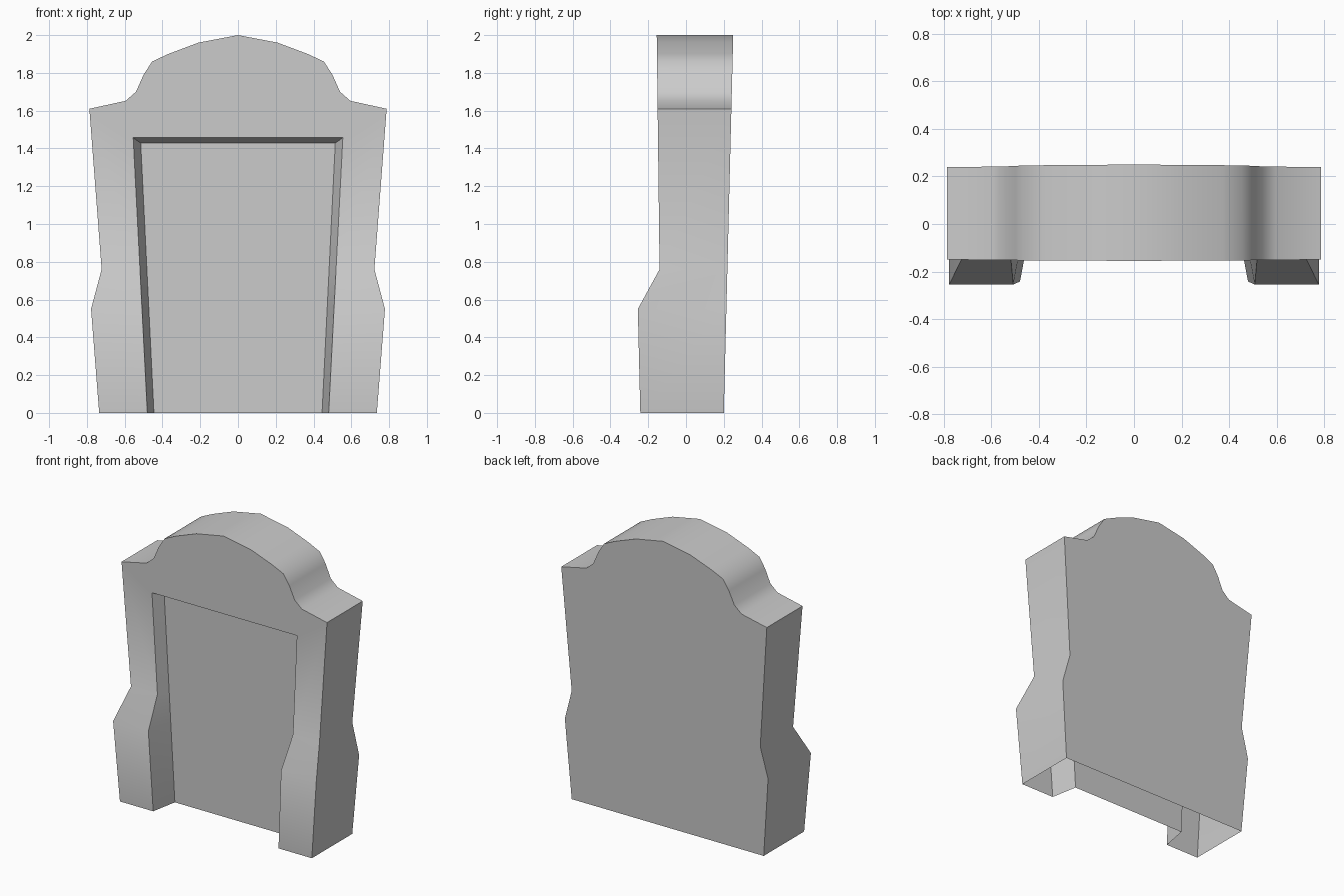
import bpy, bmesh, math

if "Cube" in bpy.data.objects:
    bpy.data.objects.remove(bpy.data.objects["Cube"])

# Right half of the silhouette, (x, z) from the foot to the peak
OUTLINE = [(0.735, 0), (0.778, 0.55), (0.722, 0.76), (0.787, 1.61), (0.595, 1.652),
           (0.54, 1.70), (0.50, 1.79), (0.455, 1.86), (0.37, 1.90), (0.21, 1.96), (0, 2.0)]


def front_y(z):
    """Front profile: plinth bulging forward at the bottom, leaning slab above."""
    prof = [(0, -0.242), (0.55, -0.255), (0.76, -0.14), (2.0, -0.155)]
    for (z0, y0), (z1, y1) in zip(prof, prof[1:]):
        if z <= z1:
            return y0 + (y1 - y0) * (z - z0) / (z1 - z0)
    return prof[-1][1]


def back_y(z):
    return 0.20 + 0.025 * z


def panel_y(z):
    return -0.055 - 0.012 * z


bm = bmesh.new()
front = [bm.verts.new((x, front_y(z), z)) for x, z in OUTLINE]
back = [bm.verts.new((x, back_y(z), z)) for x, z in OUTLINE]

# Recess: opening rim and sunken panel edge
rim, floor = [], []
for z in (0, 0.55, 0.76, 1.457):
    rim.append(bm.verts.new((0.48 + 0.0515 * z, front_y(z), z)))
    zf = min(z, 1.428)
    floor.append(bm.verts.new((0.445 + 0.049 * zf, panel_y(zf), zf)))
rim_mid = bm.verts.new((0, front_y(1.457), 1.457))
floor_mid = bm.verts.new((0, panel_y(1.428), 1.428))
floor_low = bm.verts.new((0, panel_y(0), 0))

# Outer sides and arched top
for i in range(len(OUTLINE) - 1):
    bm.faces.new((front[i], back[i], back[i + 1], front[i + 1]))
# Pillar fronts and recess side walls
for i in range(3):
    bm.faces.new((rim[i], front[i], front[i + 1], rim[i + 1]))
    bm.faces.new((floor[i], rim[i], rim[i + 1], floor[i + 1]))
# Head, recess ceiling, recess panel
bm.faces.new([rim_mid, rim[3]] + front[3:])
bm.faces.new((floor_mid, floor[3], rim[3], rim_mid))
bm.faces.new([floor_low] + floor + [floor_mid])
# Back, underside stays open
back_low = bm.verts.new((0, back_y(0), 0))
bm.faces.new([back_low] + back[::-1])

back_face = [f for f in bm.faces if back_low in f.verts][0]
bmesh.ops.recalc_face_normals(bm, faces=bm.faces[:])
if back_face.normal.y < 0:
    bmesh.ops.reverse_faces(bm, faces=bm.faces[:])

mesh = bpy.data.meshes.new("gravestone")
bm.to_mesh(mesh)
bm.free()
stone = bpy.data.objects.new("gravestone", mesh)
bpy.context.collection.objects.link(stone)

# Soft shading on the shallow bends, sharp corners elsewhere
bpy.context.view_layer.objects.active = stone
stone.select_set(True)
bpy.ops.object.shade_smooth_by_angle(angle=math.radians(40))

# Left half
mirror = stone.modifiers.new("mirror", 'MIRROR')
mirror.use_clip = True
